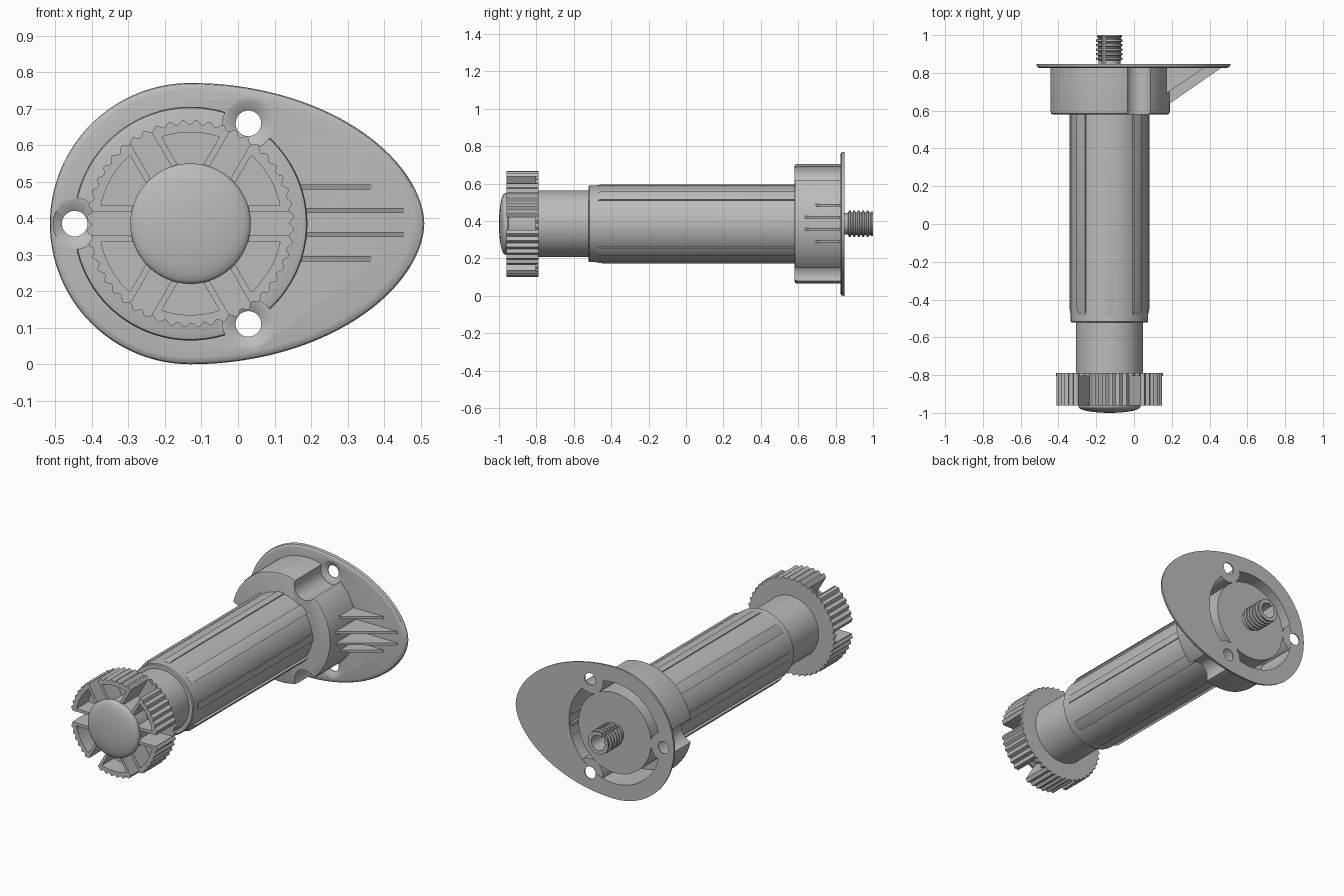
import bpy, bmesh
from math import sin, cos, pi, asin, radians, copysign

cube = bpy.data.objects.get("Cube")
if cube:
    bpy.data.objects.remove(cube, do_unlink=True)

CX, CZ = -0.13, 0.385          # main axis, running along y

grey = bpy.data.materials.new("mid grey")
grey.use_nodes = True
grey.diffuse_color = (0.5, 0.5, 0.5, 1)
grey.node_tree.nodes["Principled BSDF"].inputs["Base Color"].default_value = (0.5, 0.5, 0.5, 1)


def loft(name, rings):
    """Skin a series of equal rings of points and cap both ends."""
    bm = bmesh.new()
    loops = [[bm.verts.new(p) for p in ring] for ring in rings]
    n = len(loops[0])
    for a, b in zip(loops, loops[1:]):
        for i in range(n):
            j = (i + 1) % n
            bm.faces.new((a[i], a[j], b[j], b[i]))
    bm.faces.new(loops[0])
    bm.faces.new(loops[-1])
    bmesh.ops.recalc_face_normals(bm, faces=bm.faces)
    mesh = bpy.data.meshes.new(name)
    bm.to_mesh(mesh)
    bm.free()
    mesh.materials.append(grey)
    obj = bpy.data.objects.new(name, mesh)
    bpy.context.collection.objects.link(obj)
    return obj


def lathe(name, profile, seg=96, cx=CX, cz=CZ):
    """Turn (radius, y) points about a line along y."""
    return loft(name, [[(cx + r * cos(2 * pi * i / seg), y, cz + r * sin(2 * pi * i / seg))
                        for i in range(seg)] for r, y in profile])


def polar(r, a):
    return CX + r * cos(a), CZ + r * sin(a)


def prism(name, outline, y0, y1):
    return loft(name, [[(x, y, z) for x, z in outline] for y in (y0, y1)])


def boolean(obj, cutters, operation="DIFFERENCE"):
    for c in cutters:
        mod = obj.modifiers.new("cut", "BOOLEAN")
        mod.operation, mod.solver, mod.object = operation, "EXACT", c
    graph = bpy.context.evaluated_depsgraph_get()
    graph.update()
    mesh = bpy.data.meshes.new_from_object(obj.evaluated_get(graph))
    obj.modifiers.clear()
    obj.data = mesh


def discard(objects):
    for o in objects:
        bpy.data.objects.remove(o, do_unlink=True)


parts = []

# Egg-shaped mounting plate with a rounded front edge
def egg(scale, y):
    ring = []
    for i in range(128):
        a = 2 * pi * i / 128
        c, s = cos(a), sin(a)
        if c > 0:
            x, z = 0.64 * c, 0.385 * copysign(abs(s) ** 1.1, s)
        else:
            x, z = 0.385 * c, 0.385 * s
        ring.append((CX + x * scale, y, CZ + z * scale))
    return ring


plate = loft("mounting_plate", [egg(s, y) for s, y in
             ((0.95, 0.825), (0.975, 0.827), (0.992, 0.832), (1, 0.84), (1, 0.848))])
opening = lathe("opening_cutter", [(0.295, 0.7), (0.295, 0.95)])
boolean(plate, [opening])

# Collar: outer wall, front wall and central core around a rear recess
collar = lathe("collar", [(0.306, 0.58), (0.317, 0.584), (0.32, 0.6), (0.32, 0.84), (0.295, 0.84),
                          (0.295, 0.61), (0.235, 0.61), (0.235, 0.845)])

# Screw bosses, cut by scoops with countersunk holes
drills, bosses = [], []
limit = lathe("boss_limit", [(0.318, 0.585), (0.318, 0.847)])
for k in range(3):
    x, z = polar(0.317, radians(60 + 120 * k))
    drills.append(lathe("drill", [(0.07, 0.5), (0.07, 0.825), (0.062, 0.8255), (0.035, 0.842),
                                  (0.035, 0.9)], 40, x, z))
    boss = lathe("screw_boss_%d" % (k + 1), [(0.084, 0.59), (0.084, 0.846)], 40, x, z)
    boolean(boss, [limit], "INTERSECT")
    boolean(boss, [drills[-1]])
    bosses.append(boss)
for obj in (plate, collar):
    boolean(obj, drills)
discard(drills + [opening, limit])
parts += [plate, collar] + bosses

# Four triangular gussets beside the collar
for k, (dz, reach, front) in enumerate(((0.1, 0.365, 0.7), (0.036, 0.455, 0.635),
                                        (-0.03, 0.455, 0.635), (-0.096, 0.365, 0.7))):
    z = CZ + dz
    tri = ((0.15, 0.835), (0.15, front - 0.02), (0.185, front), (reach, 0.822), (reach, 0.835))
    parts.append(loft("gusset_%d" % (k + 1),
                      [[(x, y, z + h) for x, y in tri] for h in (-0.007, 0.007)]))

# Inner tube and gripping sleeve
parts.append(lathe("inner_tube", [(0.178, -0.8), (0.178, -0.5)]))
parts.append(lathe("sleeve", [(0.2, -0.522), (0.205, -0.517), (0.205, 0.59)]))

# Raised strips along the sleeve, bold on the diagonals and faint between
for k in range(8):
    bold = k % 2
    half, height = (radians(8), 0.217) if bold else (radians(6), 0.211)
    mid = k * pi / 4
    rings = []
    for y, r in ((-0.48, 0.206), (-0.45, height), (0.59, height)):
        arc = [mid + half * t / 4 for t in range(-4, 5)]
        pts = [polar(r, a) for a in arc] + [polar(0.19, a) for a in reversed(arc)]
        rings.append([(x, y, z) for x, z in pts])
    parts.append(loft("sleeve_strip_%d" % (k + 1), rings))

# Scalloped hand knob with six slots and six pockets
outline = [polar(0.284 - 0.012 * abs(cos(pi * i / 8)) ** 2, 2 * pi * (i + 0.5) / 384)
           for i in range(384)]
knob = prism("knob", outline, -0.96, -0.788)


def sector(mid, d, r_in, r_out):
    """Outline bounded by two lines at distance d from the neighbouring slot centres."""
    a, b = [radians(30) - asin(d / r) for r in (r_in, r_out)]
    return ([polar(r_in, mid + a), polar(r_in, mid - a)]
            + [polar(r_out, mid + b * t / 6) for t in range(-6, 7)])


cutters = []
for k in range(6):
    a = k * pi / 3
    ux, uz = cos(a), sin(a)
    slot = [(CX + r * ux - w * uz, CZ + r * uz + w * ux)
            for r, w in ((0.1, -0.033), (0.34, -0.033), (0.34, 0.033), (0.1, 0.033))]
    cutters.append(prism("slot_cutter", slot, -1.05, -0.805))
    cutters.append(prism("pocket_cutter", sector(a + pi / 6, 0.05, 0.14, 0.25), -1.05, -0.85))
boolean(knob, cutters)
discard(cutters)
parts.append(knob)

# Hub and domed end cap
dome = [(0.165 * cos(t * pi / 20), -0.967 - 0.033 * sin(t * pi / 20)) for t in range(10)]
parts.append(lathe("end_cap", [(0.15, -0.8), (0.15, -0.95), (0.165, -0.952)] + dome))

# Hollow threaded stud with a slot along it
thread = [(0.058, 0.83), (0.058, 0.865)]
for k in range(5):
    y = 0.867 + 0.024 * k
    thread += [(0.07, y + 0.004), (0.07, y + 0.013), (0.06, y + 0.016), (0.06, y + 0.023)]
stud = lathe("threaded_stud", thread + [(0.066, 0.992), (0.066, 1.0)], 48)
bore = lathe("bore_cutter", [(0.044, 0.85), (0.044, 1.1)], 48)
groove = prism("groove_cutter", [(CX - 0.04, CZ), (CX - 0.022, CZ), (CX - 0.022, CZ + 0.1),
                                 (CX - 0.04, CZ + 0.1)], 0.852, 1.1)
boolean(stud, [bore, groove])
discard([bore, groove])
parts.append(stud)

# Smooth shading with sharp edges kept
bpy.ops.object.select_all(action="DESELECT")
for obj in parts:
    obj.select_set(True)
bpy.context.view_layer.objects.active = parts[0]
bpy.ops.object.shade_smooth_by_angle(angle=radians(30))
